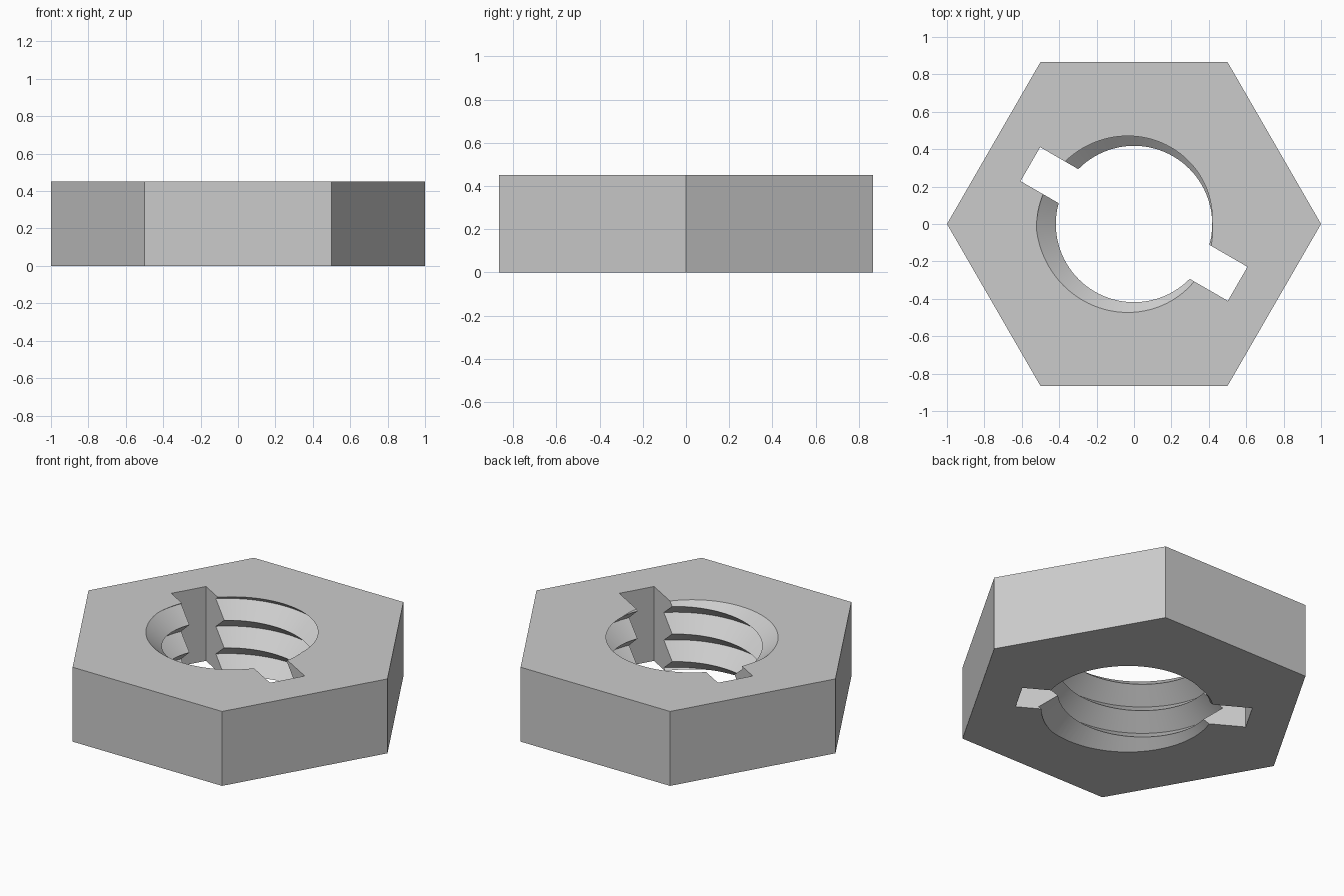
import bpy, bmesh
from math import cos, sin, pi, radians
from mathutils import Matrix

if "Cube" in bpy.data.objects:
    bpy.data.objects.remove(bpy.data.objects["Cube"])

HEIGHT = 0.45
PITCH = 1 / 6
MINOR, MAJOR = 0.418, 0.523      # thread crest and root radii
STEPS = 96                       # segments per turn
ROWS = 12                        # half-pitch rows of the thread

steel = bpy.data.materials.new("grey steel")
steel.use_nodes = True
grey = (0.6, 0.6, 0.6, 1)
steel.diffuse_color = grey
steel.node_tree.nodes["Principled BSDF"].inputs["Base Color"].default_value = grey


def make_object(name, bm):
    bmesh.ops.recalc_face_normals(bm, faces=bm.faces)
    mesh = bpy.data.meshes.new(name)
    bm.to_mesh(mesh)
    bm.free()
    mesh.materials.append(steel)
    obj = bpy.data.objects.new(name, mesh)
    bpy.context.collection.objects.link(obj)
    return obj


# Hexagonal body
bm = bmesh.new()
ring = [bm.verts.new((cos(i * pi / 3), sin(i * pi / 3), 0)) for i in range(6)]
base = bm.faces.new(ring)
top = bmesh.ops.extrude_face_region(bm, geom=[base], use_keep_orig=True)["geom"]
bmesh.ops.translate(bm, vec=(0, 0, HEIGHT),
                    verts=[g for g in top if isinstance(g, bmesh.types.BMVert)])
nut = make_object("hex_nut", bm)

# Right-handed V thread as a solid cutter: rows alternate root and crest
bm = bmesh.new()
start = HEIGHT - 4.5 * PITCH - 0.001
columns = []
for i in range(STEPS):
    a = 2 * pi * i / STEPS
    column = []
    for j in range(ROWS + (3 if i == 0 else 1)):
        r = MINOR if j % 2 else MAJOR
        z = start + PITCH * (i / STEPS + j / 2)
        column.append(bm.verts.new((r * cos(a), r * sin(a), z)))
    columns.append(column)
columns.append(columns[0][2:])   # one turn on, the helix meets itself two rows up
for left, right in zip(columns, columns[1:]):
    for j in range(ROWS):
        bm.faces.new((left[j], right[j], right[j + 1], left[j + 1]))
first = columns[0]
for row, step, z in ((0, first[1], start - 0.1),
                     (ROWS, first[ROWS + 1], start + PITCH * (ROWS / 2 + 1) + 0.1)):
    tip = bm.verts.new((0, 0, z))
    loop = [c[row] for c in columns] + [step]
    for a, b in zip(loop, loop[1:] + loop[:1]):
        bm.faces.new((a, b, tip))
thread_cutter = make_object("thread_cutter", bm)

# Keyway slot straight across the hole
bm = bmesh.new()
bmesh.ops.create_cube(bm, size=1)
bmesh.ops.scale(bm, vec=(1.28, 0.21, 2), verts=bm.verts)
bmesh.ops.rotate(bm, matrix=Matrix.Rotation(radians(150), 3, "Z"), verts=bm.verts)
slot_cutter = make_object("slot_cutter", bm)

# Cut both out of the body
for cutter in (thread_cutter, slot_cutter):
    cutter.hide_render = True
    cut = nut.modifiers.new(cutter.name, "BOOLEAN")
    cut.operation = "DIFFERENCE"
    cut.solver = "EXACT"
    cut.object = cutter
bpy.context.view_layer.update()
result = bpy.data.meshes.new_from_object(
    nut.evaluated_get(bpy.context.evaluated_depsgraph_get()))
nut.modifiers.clear()
nut.data = result
for cutter in (thread_cutter, slot_cutter):
    bpy.data.objects.remove(cutter)

# Smooth thread flanks, sharp edges elsewhere
for obj in bpy.context.selected_objects:
    obj.select_set(False)
nut.select_set(True)
bpy.context.view_layer.objects.active = nut
bpy.ops.object.shade_smooth_by_angle(angle=radians(30))
